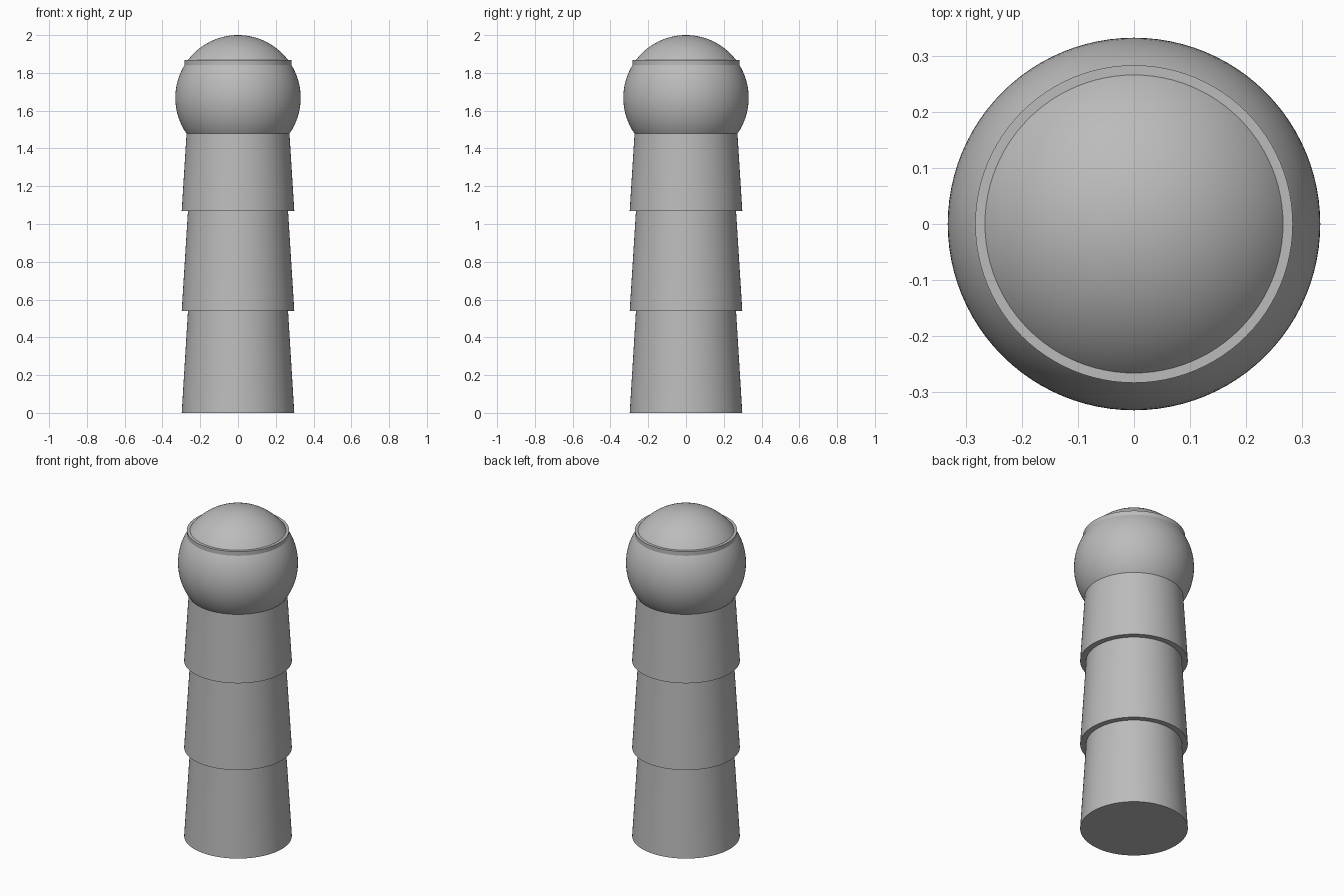
import bpy, bmesh, math

if "Cube" in bpy.data.objects:
    bpy.data.objects.remove(bpy.data.objects["Cube"])

grey = bpy.data.materials.new("plain_grey")
grey.diffuse_color = (0.5, 0.5, 0.5, 1)
grey.use_nodes = True
grey.node_tree.nodes["Principled BSDF"].inputs["Base Color"].default_value = grey.diffuse_color


def lathe(name, profile, segments=96):
    """Spin an (r, z) profile, listed bottom to top, round the z axis."""
    bm = bmesh.new()
    verts = [bm.verts.new((r, 0, z)) for r, z in profile]
    edges = [bm.edges.new(pair) for pair in zip(verts, verts[1:])]
    bmesh.ops.spin(bm, geom=verts + edges, axis=(0, 0, 1), cent=(0, 0, 0),
                   angle=math.tau, steps=segments, use_merge=False)
    bmesh.ops.remove_doubles(bm, verts=bm.verts, dist=1e-5)
    bmesh.ops.recalc_face_normals(bm, faces=bm.faces)
    mesh = bpy.data.meshes.new(name)
    bm.to_mesh(mesh)
    bm.free()
    mesh.materials.append(grey)
    obj = bpy.data.objects.new(name, mesh)
    bpy.context.collection.objects.link(obj)
    bpy.ops.object.select_all(action='DESELECT')
    obj.select_set(True)
    bpy.context.view_layer.objects.active = obj
    bpy.ops.object.shade_smooth_by_angle(angle=math.radians(30))
    return obj


# Three stacked tapered shaft sections
R_BOTTOM, R_TOP = 0.298, 0.265
for name, z0, z1 in (("lower_shaft", 0.0, 0.54),
                     ("middle_shaft", 0.54, 1.07),
                     ("upper_shaft", 1.07, 1.60)):
    lathe(name, [(0, z0), (R_BOTTOM, z0), (R_TOP, z1), (0, z1)])

# Ball head
R, ZC = 0.332, 1.668
steps = 48
lathe("ball_head", [(R * math.sin(math.pi * i / steps),
                     ZC - R * math.cos(math.pi * i / steps))
                    for i in range(steps + 1)])

# Thin flat-topped collar round the crown
lathe("crown_collar", [(0.24, 1.835), (0.283, 1.835), (0.283, 1.867),
                       (0.24, 1.867), (0.24, 1.835)])
